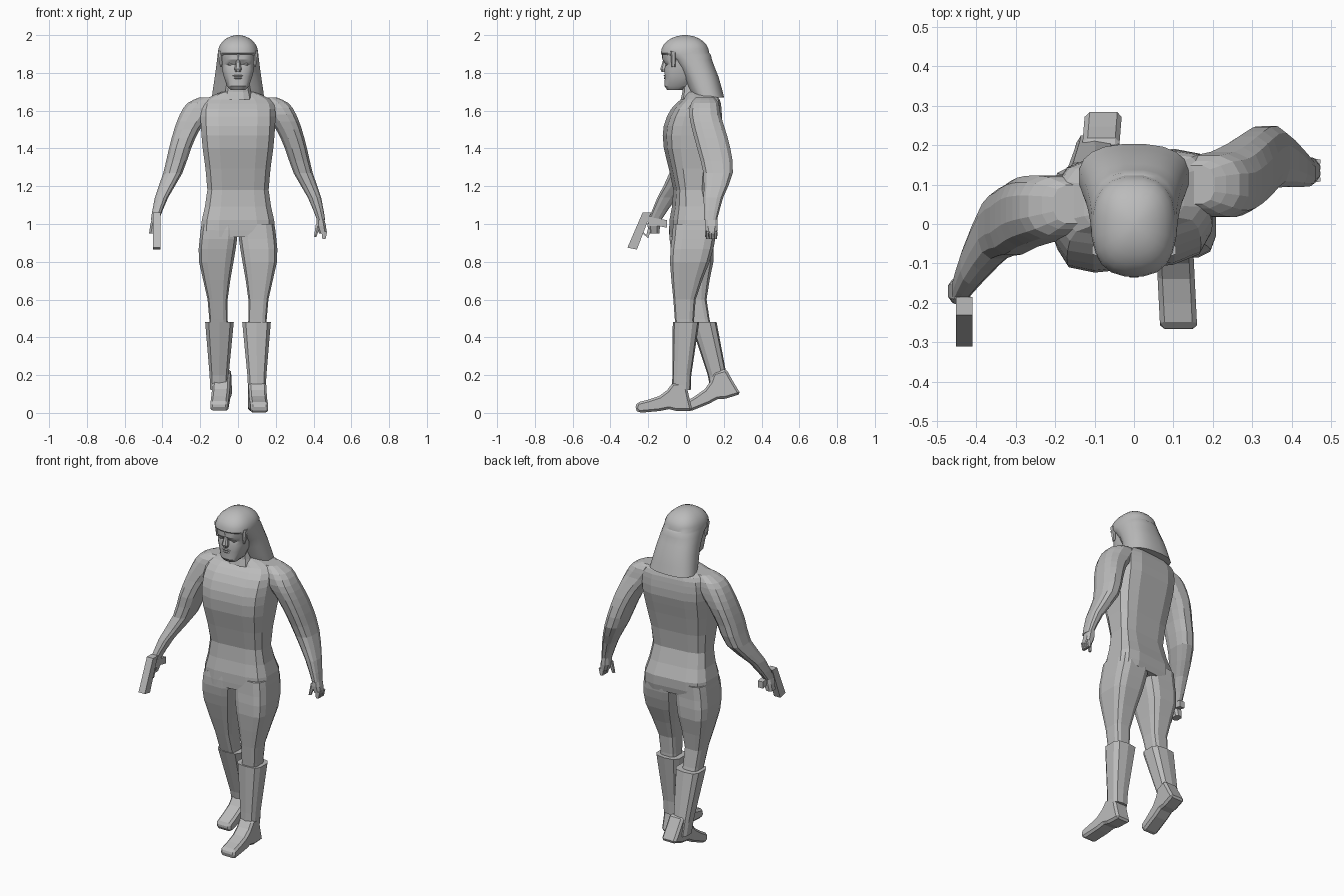
import bpy, bmesh
from math import cos, sin, pi, copysign, radians
from mathutils import Vector, Matrix

cube = bpy.data.objects.get("Cube")
if cube:
    bpy.data.objects.remove(cube, do_unlink=True)

grey = bpy.data.materials.new("plain grey")
grey.use_nodes = True
tone = (0.5, 0.5, 0.5, 1)
grey.diffuse_color = tone
grey.node_tree.nodes["Principled BSDF"].inputs["Base Color"].default_value = tone


def finish(name, bm):
    bmesh.ops.recalc_face_normals(bm, faces=bm.faces)
    mesh = bpy.data.meshes.new(name)
    bm.to_mesh(mesh)
    bm.free()
    mesh.materials.append(grey)
    part = bpy.data.objects.new(name, mesh)
    bpy.context.collection.objects.link(part)
    return part


def smooth(part):
    bpy.ops.object.select_all(action='DESELECT')
    part.select_set(True)
    bpy.context.view_layer.objects.active = part
    bpy.ops.object.shade_smooth_by_angle(angle=radians(30))


def curve_through(rings, steps):
    """Fill in rings along a smooth curve through the given ones."""
    result = []
    for i in range(len(rings) - 1):
        before, after = rings[max(i - 1, 0)], rings[min(i + 2, len(rings) - 1)]
        for step in range(steps):
            t = step / steps
            result.append([
                b + t * (c - a) / 2 + t * t * (a - 2.5 * b + 2 * c - d / 2)
                + t ** 3 * (1.5 * (b - c) + (d - a) / 2)
                for a, b, c, d in zip(before, rings[i], rings[i + 1], after)])
    return result + [rings[-1]]


def loft(name, rings, sides=12, power=0.7, steps=1, shear=0):
    """Skin level rings of (z, x, y, half width, half depth); low power is boxy."""
    bm = bmesh.new()
    loops = []
    for z, x, y, width, depth in curve_through(rings, steps):
        loop = []
        for i in range(sides):
            angle = 2 * pi * (i + 0.5) / sides
            u, v = (copysign(abs(f) ** power, f) for f in (cos(angle), sin(angle)))
            across = x + u * width
            loop.append(bm.verts.new((across, y + v * depth + shear * across, z)))
        loops.append(loop)
    for low, high in zip(loops, loops[1:]):
        for i in range(sides):
            j = (i + 1) % sides
            bm.faces.new((low[i], low[j], high[j], high[i]))
    bm.faces.new(loops[0])
    bm.faces.new(loops[-1])
    return finish(name, bm)


def centred(rings):
    """Rings on the middle line, given as (z, y, half width, half depth)."""
    return [(z, 0, y, width, depth) for z, y, width, depth in rings]


def limb(side, shape, path):
    """Place a shared (z, x, half width, half depth) shape along a depth path."""
    return [(z, side * x, y, width, depth) for (z, x, width, depth), y in zip(shape, path)]


def slab(name, profile, x, half, splay=0):
    """Side profile of (y, z) points given a thickness about x, turned out by splay."""
    bm = bmesh.new()
    face = bm.faces.new([bm.verts.new((x - half + splay * y, y, z)) for y, z in profile])
    grown = bmesh.ops.extrude_face_region(bm, geom=[face])["geom"]
    moved = [item for item in grown if isinstance(item, bmesh.types.BMVert)]
    bmesh.ops.translate(bm, vec=Vector((2 * half, 0, 0)), verts=moved)
    return finish(name, bm)


# Torso, slightly turned, and neck
loft("torso", centred([
    (.93, .035, .2, .115), (1.02, .04, .195, .12), (1.18, .025, .165, .085),
    (1.4, .02, .19, .13), (1.52, .035, .2, .145), (1.61, .055, .2, .125),
    (1.66, .075, .175, .095), (1.7, .07, .085, .07)]),
    power=.5, steps=2, shear=.1)
loft("neck", centred([(1.66, .04, .08, .07), (1.7, .035, .07, .055), (1.75, .03, .06, .05)]))

# Arms share one shape; the right one swings forward
arm_shape = [
    (1.02, .44, .022, .035), (1.14, .405, .036, .053), (1.27, .345, .052, .08),
    (1.4, .307, .06, .09), (1.5, .27, .07, .09), (1.58, .225, .085, .085),
    (1.64, .185, .085, .075), (1.67, .155, .05, .05)]
left_path = .13, .145, .17, .147, .12, .1, .1, .1
right_path = -.165, -.1, -.01, .01, .03, .04, .045, .05
loft("left_arm", limb(1, arm_shape, left_path), power=.75, steps=2)
loft("right_arm", limb(-1, arm_shape, right_path), power=.75, steps=2)

# Left hand hanging open, right hand gripping
palm_shape = [(.95, .45, .022, .03), (.99, .44, .027, .035), (1.04, .435, .02, .033)]
loft("left_palm", limb(1, palm_shape, [.135] * 3), sides=8)
loft("right_palm", limb(-1, palm_shape, [-.17] * 3), sides=8)
for finger in range(4):
    y = .113 + finger * .015
    loft("left_finger", [(.92, .455, y, .009, .007), (.96, .457, y, .017, .008)], sides=6)
loft("left_thumb", [(.93, .408, .11, .007, .01), (1, .425, .117, .014, .013)], sides=6)

# Pistol pointing down and forward
slab("pistol_slide", [(-.23, 1.06), (-.185, 1.06), (-.26, .865), (-.31, .875)], -.43, .021)
slab("pistol_grip", [(-.21, 1.04), (-.2, 1), (-.1, .98), (-.1, 1.02)], -.43, .016)
slab("trigger_guard", [(-.23, .95), (-.2, .925), (-.185, .97), (-.2, .98), (-.21, .94), (-.23, .96)],
     -.43, .006)

# Legs share one shape; the right one trails
leg_shape = [(.42, .1, .05, .05), (.6, .108, .054, .06), (.8, .115, .093, .107),
             (.92, .104, .101, .117), (1, .098, .096, .115)]
boot_shape = [(.12, .1, .048, .05), (.2, .1, .052, .05), (.48, .098, .078, .07)]
loft("left_leg", limb(1, leg_shape, (-.005, -.008, .02, .04, .045)), power=.5, steps=2)
loft("right_leg", limb(-1, leg_shape, (.095, .05, .04, .028, .03)), power=.5, steps=2)
loft("left_boot", limb(1, boot_shape, (-.025, -.022, 0)), sides=10, power=.6)
loft("right_boot", limb(-1, boot_shape, (.18, .165, .092)), sides=10, power=.6)

# Feet: the right one is the same profile tipped up on its toe
foot = [(0, .16), (.015, .09), (.035, .01), (-.05, .01), (-.09, .02), (-.14, .01), (-.25, 0),
        (-.27, .02), (-.26, .055), (-.2, .07), (-.14, .09), (-.1, .12), (-.07, .16)]
tip = Matrix.Rotation(radians(17), 2)
toe = Vector((-.25, 0))
raised = [tip @ (Vector(point) - toe) + Vector((.02, .007)) for point in foot]
for name, profile, x, splay in (("left_foot", foot, .1, -.05), ("right_foot", raised, -.1, .08)):
    bevel = slab(name, profile, x, .047, splay).modifiers.new("soft edges", 'BEVEL')
    bevel.width = .012
    bevel.limit_method = 'ANGLE'
    bevel.angle_limit = radians(50)

# Head and facial features
smooth(loft("head", centred([
    (1.71, -.06, .04, .04), (1.73, -.045, .06, .07), (1.78, -.03, .076, .083),
    (1.82, -.03, .086, .085), (1.845, -.025, .088, .083), (1.87, -.035, .09, .09),
    (1.92, -.035, .09, .09)]), sides=16, power=.7))
loft("nose", centred([(1.805, -.115, .014, .016), (1.82, -.115, .02, .022), (1.87, -.11, .009, .012)]), sides=8)
for z, width in ((1.772, .028), (1.785, .033)):
    loft("lip", centred([(z + rise, -.1, width - inset, .018 - inset / 2)
                         for rise, inset in ((-.005, .008), (0, 0), (.005, .008))]), sides=10)
for side in (-1, 1):
    loft("eye", [(1.846 + rise, side * .04, -.09, .018 - inset, .02 - inset / 2)
                 for rise, inset in ((-.008, .006), (0, 0), (.008, .006))], sides=8)

# Long hair: the fall behind the face runs up into a domed crown
fall = [(1.67, .12, .14, .083), (1.72, .1, .133, .09), (1.78, .08, .124, .093),
        (1.83, .055, .117, .098), (1.87, .03, .112, .108), (1.895, .005, .109, .128)]
dome = [(1.905 + .095 * sin(a), -.005, .108 * cos(a), .129 * cos(a))
        for a in (step * pi / 13 for step in range(7))]
smooth(loft("hair", centred(fall + dome), sides=20, power=.8))

# Ragged fringe, longer over the temples
for lock, drop in enumerate((.08, .05, .03, .04, .02, .04, .08)):
    x = (lock - 3) * .03
    y = 6 * x * x - .115
    loft("fringe_lock", [(1.91 - drop, x, y, .005, .01), (1.915, x, y, .018, .016)], sides=6)
